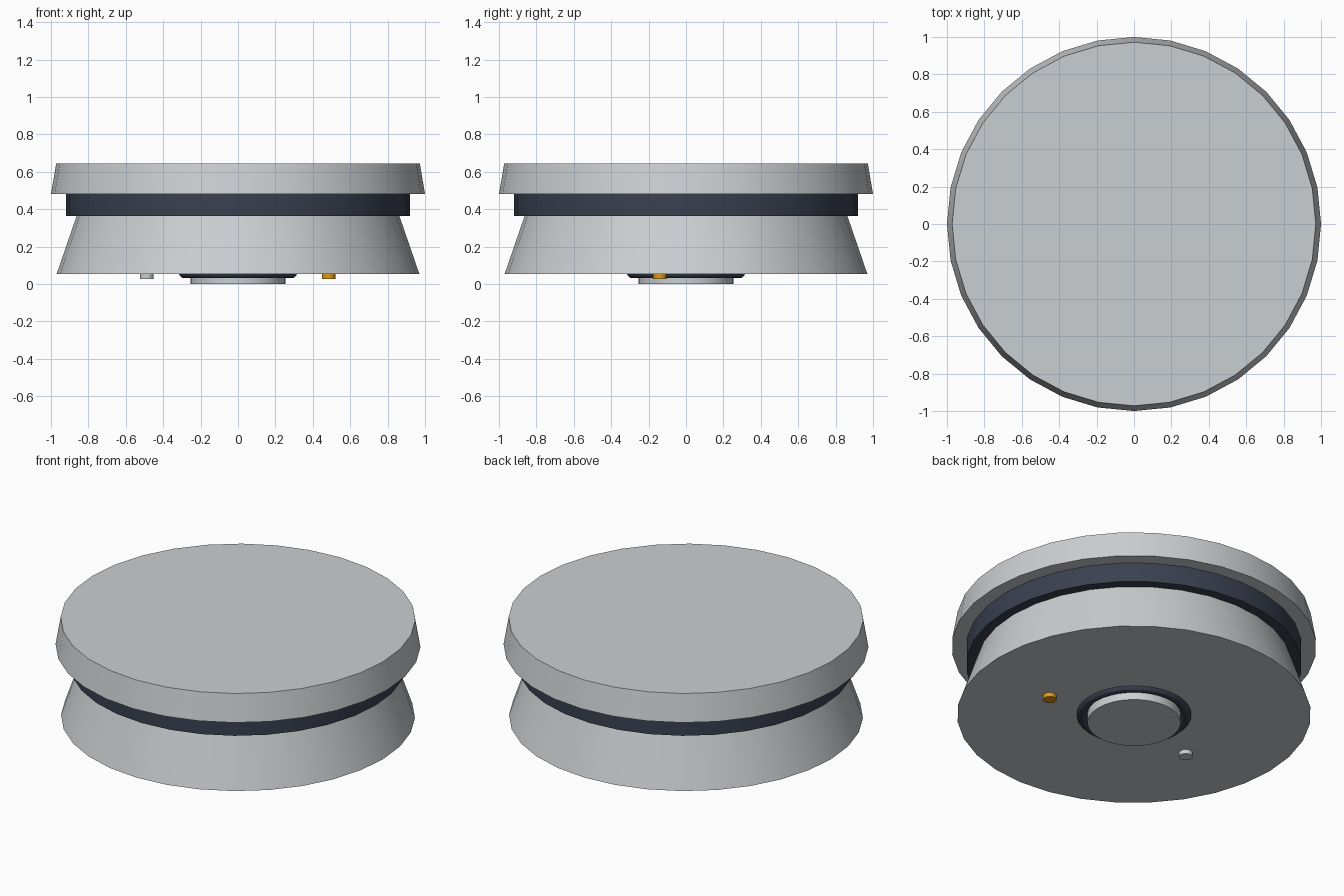
import bpy
import math

cube = bpy.data.objects.get("Cube")
if cube:
    bpy.data.objects.remove(cube, do_unlink=True)


def make_material(name, rgb, metallic=0.0):
    mat = bpy.data.materials.new(name)
    mat.use_nodes = True
    mat.diffuse_color = (*rgb, 1)
    bsdf = mat.node_tree.nodes["Principled BSDF"]
    bsdf.inputs["Base Color"].default_value = (*rgb, 1)
    return mat


light_grey = make_material("light_grey", (0.60, 0.62, 0.64))
dark_slate = make_material("dark_slate", (0.042, 0.052, 0.08))
amber = make_material("amber", (0.72, 0.32, 0.01))


def finish(name, mat):
    obj = bpy.context.object
    obj.name = obj.data.name = name
    obj.data.materials.append(mat)
    bpy.ops.object.shade_smooth_by_angle(angle=math.radians(30))


def disc(name, mat, r_low, r_high, z_low, z_high, x=0, y=0, sides=32):
    """Closed round section between two heights, optionally tapered."""
    bpy.ops.mesh.primitive_cone_add(
        vertices=sides, radius1=r_low, radius2=r_high, depth=z_high - z_low,
        location=(x, y, (z_low + z_high) / 2))
    finish(name, mat)


# Main stacked housing
disc("lower_body", light_grey, 0.97, 0.863, 0.053, 0.364)
disc("groove_band", dark_slate, 0.92, 0.92, 0.364, 0.481)
disc("top_cap", light_grey, 1.0, 0.972, 0.481, 0.644)

# Central foot and the ring around it
disc("centre_foot", light_grey, 0.255, 0.255, 0.0, 0.06)
bpy.ops.mesh.primitive_torus_add(
    major_radius=0.287, minor_radius=0.03, major_segments=32,
    minor_segments=12, location=(0, 0, 0.061))
finish("foot_ring", dark_slate)

# Two small pins under the body
for name, mat, x in (("left_pin", amber, 0.485), ("right_pin", light_grey, -0.488)):
    disc(name, mat, 0.037, 0.037, 0.027, 0.06, x, -0.14, 16)
